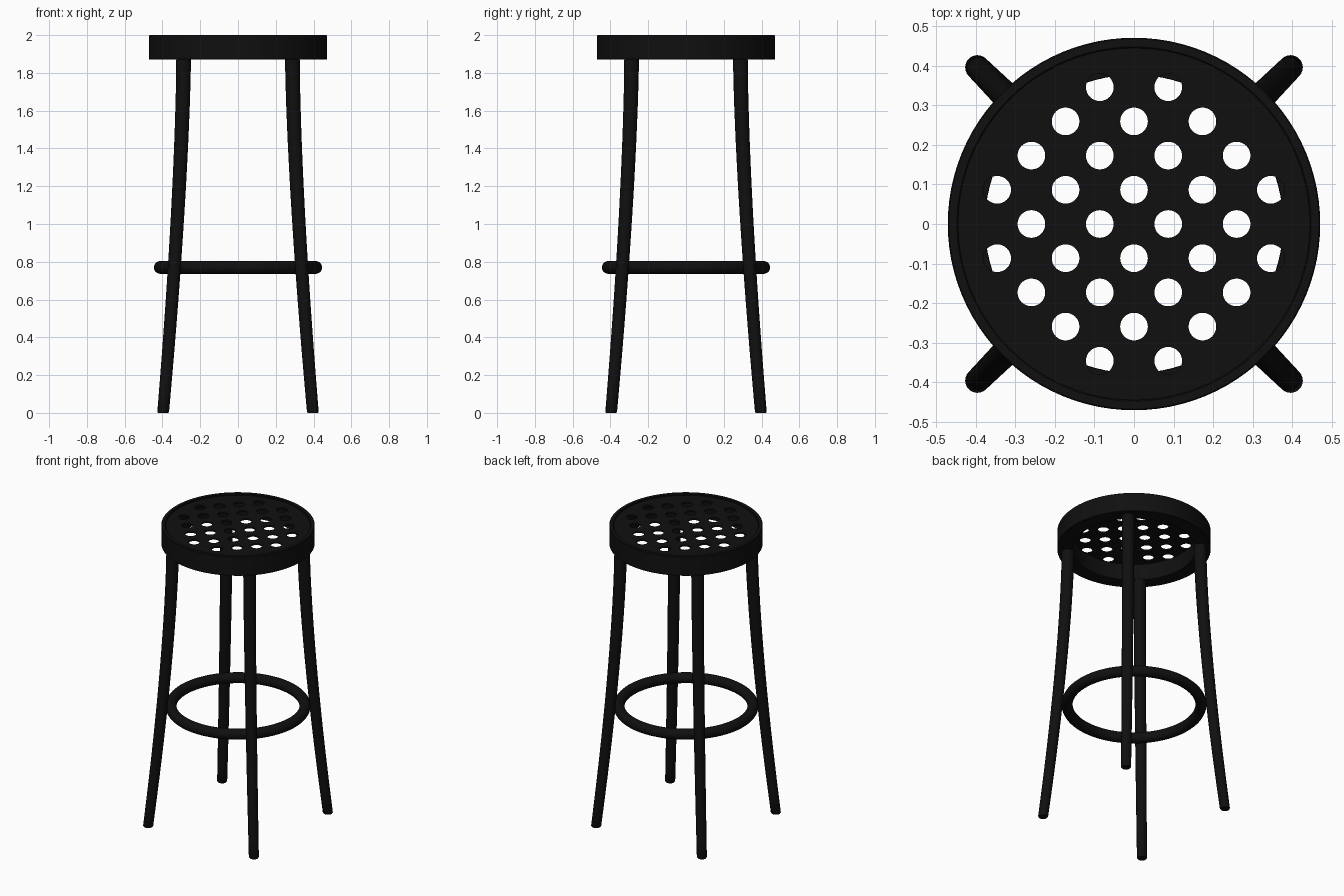
import bpy
import bmesh
from math import cos, sin, tau, radians
from mathutils import Vector

cube = bpy.data.objects.get("Cube")
if cube:
    bpy.data.objects.remove(cube, do_unlink=True)

black = bpy.data.materials.new("matte black")
black.use_nodes = True
black.diffuse_color = (0.005, 0.005, 0.005, 1)
black.node_tree.nodes["Principled BSDF"].inputs["Base Color"].default_value = black.diffuse_color


def select(obj):
    bpy.ops.object.select_all(action="DESELECT")
    obj.select_set(True)
    bpy.context.view_layer.objects.active = obj


def finish(obj, angle=35):
    obj.data.materials.clear()
    obj.data.materials.append(black)
    select(obj)
    bpy.ops.object.shade_smooth_by_angle(angle=radians(angle))


def circle(center, radius, n):
    return [Vector(center) + Vector((radius * cos(tau * i / n), radius * sin(tau * i / n), 0))
            for i in range(n)]


def loft(name, loops, closed=False):
    """Bridge equal-length loops; cap the ends, or join last to first."""
    bm = bmesh.new()
    rings = [[bm.verts.new(p) for p in loop] for loop in loops]
    pairs = list(zip(rings, rings[1:]))
    if closed:
        pairs.append((rings[-1], rings[0]))
    else:
        bm.faces.new(rings[0])
        bm.faces.new(rings[-1])
    n = len(rings[0])
    for a, b in pairs:
        for i in range(n):
            j = (i + 1) % n
            bm.faces.new((a[i], a[j], b[j], b[i]))
    bmesh.ops.recalc_face_normals(bm, faces=bm.faces)
    mesh = bpy.data.meshes.new(name)
    bm.to_mesh(mesh)
    bm.free()
    obj = bpy.data.objects.new(name, mesh)
    bpy.context.collection.objects.link(obj)
    finish(obj)
    return obj


# Seat rim: deep band with a thin raised lip on top
profile = [(0.378, 1.87), (0.468, 1.87), (0.471, 1.873), (0.471, 1.997), (0.468, 2.0),
           (0.448, 2.0), (0.445, 1.997), (0.445, 1.98), (0.378, 1.98)]
loft("seat_rim", [circle((0, 0, z), r, 96) for r, z in profile], closed=True)

# Perforated seat panel: filled outline with a staggered grid of round holes
outlines = [circle((0, 0, 0), 0.446, 96)]
pitch = 0.0865
for i in range(-4, 5):
    for j in range(-4, 5):
        if (i + j) % 2 and i * i + j * j <= 17:
            outlines.append(circle((i * pitch, j * pitch, 0), 0.035, 32))
curve = bpy.data.curves.new("seat_panel", "CURVE")
curve.dimensions = "2D"
curve.fill_mode = "BOTH"
curve.extrude = 0.005
for points in outlines:
    spline = curve.splines.new("POLY")
    spline.points.add(len(points) - 1)
    for point, co in zip(spline.points, points):
        point.co = (*co, 1)
    spline.use_cyclic_u = True
panel = bpy.data.objects.new("seat_panel", curve)
panel.location.z = 1.985
bpy.context.collection.objects.link(panel)
select(panel)
bpy.ops.object.convert(target="MESH")
finish(bpy.context.object)

# Four splayed, gently curved legs on the diagonals
steps = 16
for k, name in enumerate(("back_left", "back_right", "front_right", "front_left")):
    a = tau * (k + 0.5) / 4
    stations = [(0, 0.561, 0.027), (0.006, 0.56, 0.031)]
    for s in range(1, steps + 1):
        t = s / steps
        stations.append((1.88 * t, 0.407 + 0.154 * (1 - t) ** 1.5, 0.031 + 0.008 * t))
    loft(name + "_leg", [circle((d * cos(a), d * sin(a), z), r, 24) for z, d, r in stations])

# Round footrest ring held inside the legs
bpy.ops.mesh.primitive_torus_add(major_radius=0.411, minor_radius=0.034,
                                 major_segments=96, minor_segments=20,
                                 location=(0, 0, 0.77))
ring = bpy.context.object
ring.name = "footrest_ring"
finish(ring)
